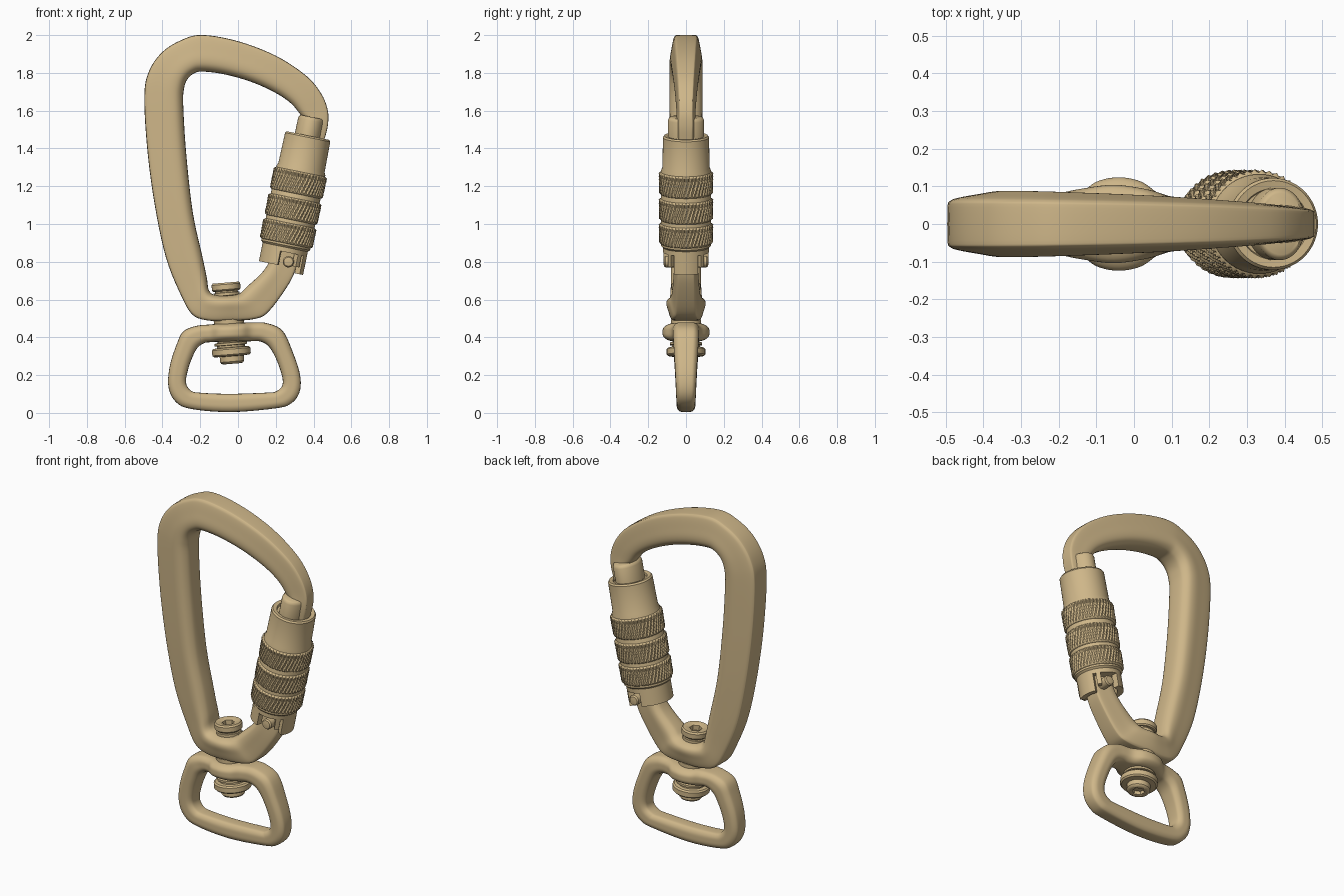
import bpy, bmesh
from math import sin, cos, pi, radians
from mathutils import Vector, Matrix

TAN = (0.62, 0.47, 0.25, 1)
mat = bpy.data.materials.new("tan")
mat.diffuse_color = TAN


def finish(name, bm, angle=35):
    bmesh.ops.recalc_face_normals(bm, faces=bm.faces)
    me = bpy.data.meshes.new(name)
    bm.to_mesh(me)
    bm.free()
    ob = bpy.data.objects.new(name, me)
    bpy.context.collection.objects.link(ob)
    me.materials.append(mat)
    bpy.ops.object.select_all(action='DESELECT')
    ob.select_set(True)
    bpy.context.view_layer.objects.active = ob
    bpy.ops.object.shade_smooth_by_angle(angle=radians(angle))
    return ob


def spline(pts, n, closed):
    """Catmull-Rom through tuples of any length."""
    pts = [Vector(p) for p in pts]
    m, out = len(pts), []
    get = (lambda i: pts[i % m]) if closed else (lambda i: pts[max(0, min(m - 1, i))])
    for i in range(m if closed else m - 1):
        a, b, c, d = (get(i + k) for k in (-1, 0, 1, 2))
        for k in range(n):
            t = k / n
            out.append(0.5 * (2 * b + (c - a) * t + (2 * a - 5 * b + 4 * c - d) * t * t
                              + (3 * b - a - 3 * c + d) * t ** 3))
    if not closed:
        out.append(pts[-1])
    return out


def skin(bm, rings, closed_path, caps=True):
    rows = [[bm.verts.new(p) for p in r] for r in rings]
    n = len(rows[0])
    for i in range(len(rows) if closed_path else len(rows) - 1):
        a, b = rows[i], rows[(i + 1) % len(rows)]
        for j in range(n):
            k = (j + 1) % n
            bm.faces.new((a[j], a[k], b[k], b[j]))
    if caps and not closed_path:
        bm.faces.new(rows[0])
        bm.faces.new(rows[-1])


def loft(name, stations, half_section, closed):
    """Stations: outer x, z, inner x, z, half thickness."""
    sec = half_section + [(u, -w) for u, w in reversed(half_section)]
    sec = spline(sec, 4, True)
    rings = []
    for ox, oz, ix, iz, w in spline(stations, 5, closed):
        rings.append([(ox + (ix - ox) * u, w * y, oz + (iz - oz) * u) for u, y in sec])
    bm = bmesh.new()
    skin(bm, rings, closed)
    return finish(name, bm, 60)


def frame(ox, oz, ax, az):
    """Tilted frame whose local z runs along (ax, 0, az)."""
    z = Vector((ax, 0, az)).normalized()
    x = Vector((z.z, 0, -z.x))
    m = Matrix((x, Vector((0, 1, 0)), z)).transposed().to_4x4()
    return Matrix.Translation((ox, 0, oz)) @ m


def lathe(name, mx, profile, seg=64, sx=1, sy=1):
    """Profile of (r, h); r may be a function of the angle."""
    rings = []
    for r, h in profile:
        ring = []
        for i in range(seg):
            a = 2 * pi * i / seg
            q = r(a) if callable(r) else r
            ring.append(mx @ Vector((q * sx * cos(a), q * sy * sin(a), h)))
        rings.append(ring)
    bm = bmesh.new()
    skin(bm, rings, False)
    return finish(name, bm)


def arc_shell(name, mx, r0, r1, h0, h1, a0, a1, n=20):
    rings = []
    for i in range(n + 1):
        a = radians(a0 + (a1 - a0) * i / n)
        rings.append([mx @ Vector((r * cos(a), r * sin(a), h))
                      for r, h in ((r0, h0), (r1, h0), (r1, h1), (r0, h1))])
    bm = bmesh.new()
    skin(bm, rings, False)
    return finish(name, bm)


# Main hook frame: nose, over the top, down the spine, across the base, up to the hinge
hook = [
    (0.455, 1.44, 0.385, 1.44, .045), (0.475, 1.52, 0.375, 1.53, .05),
    (0.475, 1.60, 0.335, 1.575, .05), (0.44, 1.69, 0.28, 1.64, .055),
    (0.36, 1.785, 0.19, 1.70, .062), (0.2, 1.89, 0.06, 1.757, .072),
    (0.0, 1.967, -0.08, 1.795, .08), (-0.19, 2.0, -0.19, 1.808, .085),
    (-0.30, 1.973, -0.235, 1.797, .087), (-0.40, 1.91, -0.27, 1.765, .088),
    (-0.47, 1.81, -0.287, 1.715, .088), (-0.495, 1.68, -0.291, 1.63, .087),
    (-0.48, 1.4, -0.275, 1.37, .085), (-0.44, 1.1, -0.24, 1.06, .083),
    (-0.38, 0.82, -0.19, 0.83, .08), (-0.30, 0.62, -0.166, 0.715, .08),
    (-0.24, 0.52, -0.155, 0.65, .085), (-0.16, 0.49, -0.125, 0.625, .094),
    (-0.05, 0.488, -0.055, 0.622, .104), (0.09, 0.498, 0.005, 0.63, .092),
    (0.165, 0.54, 0.045, 0.665, .075), (0.27, 0.685, 0.13, 0.745, .066),
    (0.31, 0.78, 0.175, 0.82, .06), (0.32, 0.86, 0.19, 0.89, .06)]
loft("hook_frame", hook,
     [(0, .5), (.03, .70), (.14, .80), (.4, .91), (.66, 1), (.84, .93), (.96, .66), (1, .32)], False)

# Lower strap loop, widened into a round boss where the swivel passes through
loop = [
    (-0.29, 0.43, -0.215, 0.345, .07), (-0.22, 0.46, -0.18, 0.37, .07),
    (-0.15, 0.467, -0.145, 0.375, .078), (-0.10, 0.472, -0.1, 0.377, .112),
    (-0.04, 0.475, -0.04, 0.378, .124), (0.02, 0.477, 0.02, 0.379, .112),
    (0.075, 0.478, 0.07, 0.38, .078), (0.15, 0.475, 0.12, 0.378, .07),
    (0.235, 0.435, 0.165, 0.35, .068), (0.29, 0.32, 0.205, 0.28, .062),
    (0.328, 0.2, 0.235, 0.19, .056), (0.325, 0.11, 0.233, 0.14, .053),
    (0.28, 0.05, 0.2, 0.113, .051), (0.2, 0.025, 0.16, 0.107, .05),
    (-0.04, 0.005, -0.04, 0.1, .05), (-0.25, 0.022, -0.2, 0.106, .05),
    (-0.33, 0.06, -0.25, 0.118, .052), (-0.368, 0.14, -0.276, 0.16, .055),
    (-0.36, 0.25, -0.265, 0.23, .06), (-0.325, 0.36, -0.24, 0.3, .066)]
loft("strap_loop", loop, [(0, .4), (.06, .74), (.25, .96), (.5, 1), (.75, .96), (.94, .74), (1, .4)], True)

# Swivel bolt, heights measured along its slightly tilted axis
swivel = frame(-0.03, 0.26, -0.035, 0.43)
hexa = lambda a: 0.03 / cos((a + pi / 6) % (pi / 3) - pi / 6)
lathe("swivel_bolt", swivel, [
    (.001, .025), (hexa, .025), (hexa, .004), (.046, 0), (.058, .004), (.064, .012), (.064, .04),
    (.094, .042), (.102, .05), (.102, .078), (.094, .086), (.074, .088), (.074, .098),
    (.086, .1), (.086, .112), (.07, .115), (.07, .205), (.08, .208), (.08, .235), (.05, .238),
    (.05, .36), (.068, .363), (.068, .378), (.06, .38), (.06, .387), (.07, .388), (.076, .395),
    (.076, .422), (.069, .431), (.048, .431), (hexa, .424), (hexa, .395), (.001, .395)], 72)

# Gate: stub at the top and turned locking sleeve
gate = frame(0.37, 1.465, 0.2, 0.98)
lathe("gate_stub", gate, [(.8, -.02), (.8, .085), (.75, .098), (.68, .103)], 48, .088, .12)
R = .122
lathe("gate_sleeve", gate, [
    (.09, -.012), (.094, .0), (.115, .003), (R, -.006), (R + .003, -.17), (.132, -.185), (.132, -.59), (R, -.6),
    (R, -.625), (.001, -.625)])


# Three knurled rings with slanted teeth
def tooth(base, shift):
    return lambda a: base + .0045 * (1 - abs(((a + shift) * 44 / (2 * pi)) % 1 * 2 - 1) * 2)


for i, (top, bottom) in enumerate(((-.19, -.314), (-.333, -.454), (-.468, -.582))):
    rows = [(.128, top), (.137, top - .006)]
    for k in range(7):
        t = k / 6
        rows.append((tooth(.1405, t * .2), top - .012 + (bottom - top + .024) * t))
    rows += [(.137, bottom + .006), (.128, bottom)]
    lathe(f"knurled_ring_{i + 1}", gate, rows, 176)

# Notched skirt around the hinge, with tab and pin knuckles
arc_shell("sleeve_skirt", gate, .088, R, -.70, -.615, 100, 260, 32)
arc_shell("hinge_tab", gate, .09, R, -.725, -.615, -32, 32)
for s, side in ((-1, "front"), (1, "back")):
    arc_shell(f"hinge_finger_{side}", gate, .088, R, -.69, -.615, s * 40, s * 52, 6)
    pin = gate @ Matrix.Translation((.032, 0, -.672)) @ Matrix.Rotation(-s * pi / 2, 4, 'X')
    lathe(f"hinge_pin_{side}", pin, [(.03, .03), (.03, .108), (.024, .116), (.012, .118)], 24)
